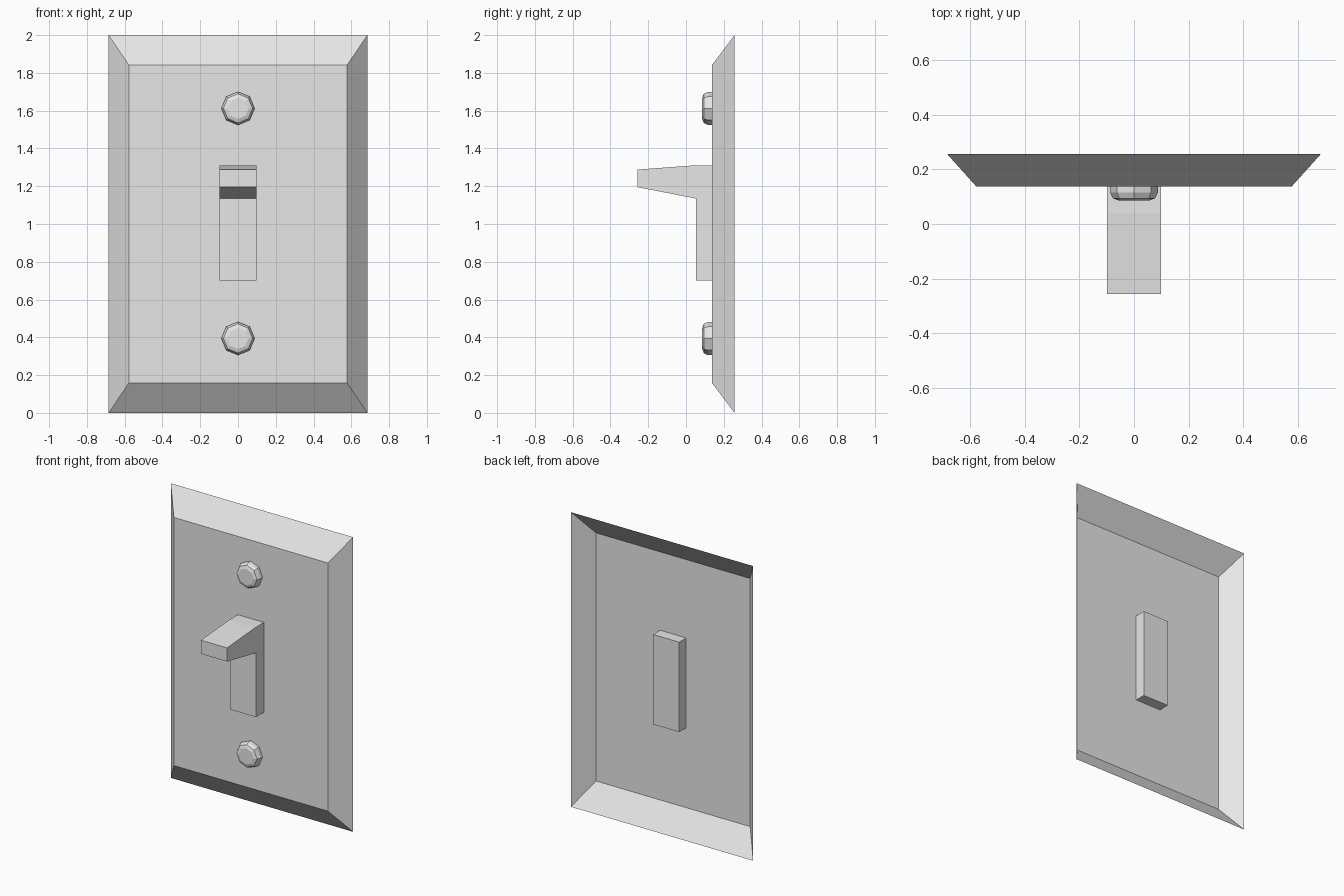
import bpy, bmesh, math

if "Cube" in bpy.data.objects:
    bpy.data.objects.remove(bpy.data.objects["Cube"])

grey = bpy.data.materials.new("light_grey")
grey.diffuse_color = (0.8, 0.8, 0.8, 1)
grey.use_nodes = True
grey.node_tree.nodes["Principled BSDF"].inputs["Base Color"].default_value = grey.diffuse_color


def finish(name, bm):
    mesh = bpy.data.meshes.new(name)
    bm.to_mesh(mesh)
    bm.free()
    mesh.materials.append(grey)
    obj = bpy.data.objects.new(name, mesh)
    bpy.context.collection.objects.link(obj)
    return obj


def bridge(bm, a, b):
    n = len(a)
    for i in range(n):
        j = (i + 1) % n
        bm.faces.new((a[i], a[j], b[j], b[i]))


# Wall plate: thin bevelled shell, open at the back
bm = bmesh.new()
rings = []
for hx, hz, y in ((0.685, 1.0, 0.257), (0.578, 0.842, 0.138)):
    rings.append([bm.verts.new((sx * hx, y, 1 + sz * hz))
                  for sx, sz in ((-1, -1), (1, -1), (1, 1), (-1, 1))])
bridge(bm, *rings)
bm.faces.new(rings[1])
finish("wall_plate", bm)

# Toggle: side profile (y, z) extruded across x, passing through the plate
profile = [(0.213, 1.31), (0.04, 1.31), (-0.257, 1.288), (-0.257, 1.195),
           (0.052, 1.135), (0.052, 0.70), (0.213, 0.70)]
bm = bmesh.new()
left, right = ([bm.verts.new((x, y, z)) for y, z in profile] for x in (-0.098, 0.098))
bridge(bm, left, right)
bm.faces.new(left)
bm.faces.new(right)
bmesh.ops.recalc_face_normals(bm, faces=bm.faces)
finish("toggle_switch", bm)

# Screws: eight-sided domed heads
for name, z in (("upper_screw", 1.612), ("lower_screw", 0.394)):
    bm = bmesh.new()
    rings = []
    for r, y in ((0.088, 0.138), (0.088, 0.116), (0.077, 0.094), (0.056, 0.086)):
        rings.append([bm.verts.new((r * math.cos(k * math.pi / 4), y,
                                    z + r * math.sin(k * math.pi / 4)))
                      for k in range(8)])
    for a, b in zip(rings, rings[1:]):
        bridge(bm, a, b)
    bm.faces.new(rings[-1])
    finish(name, bm)
